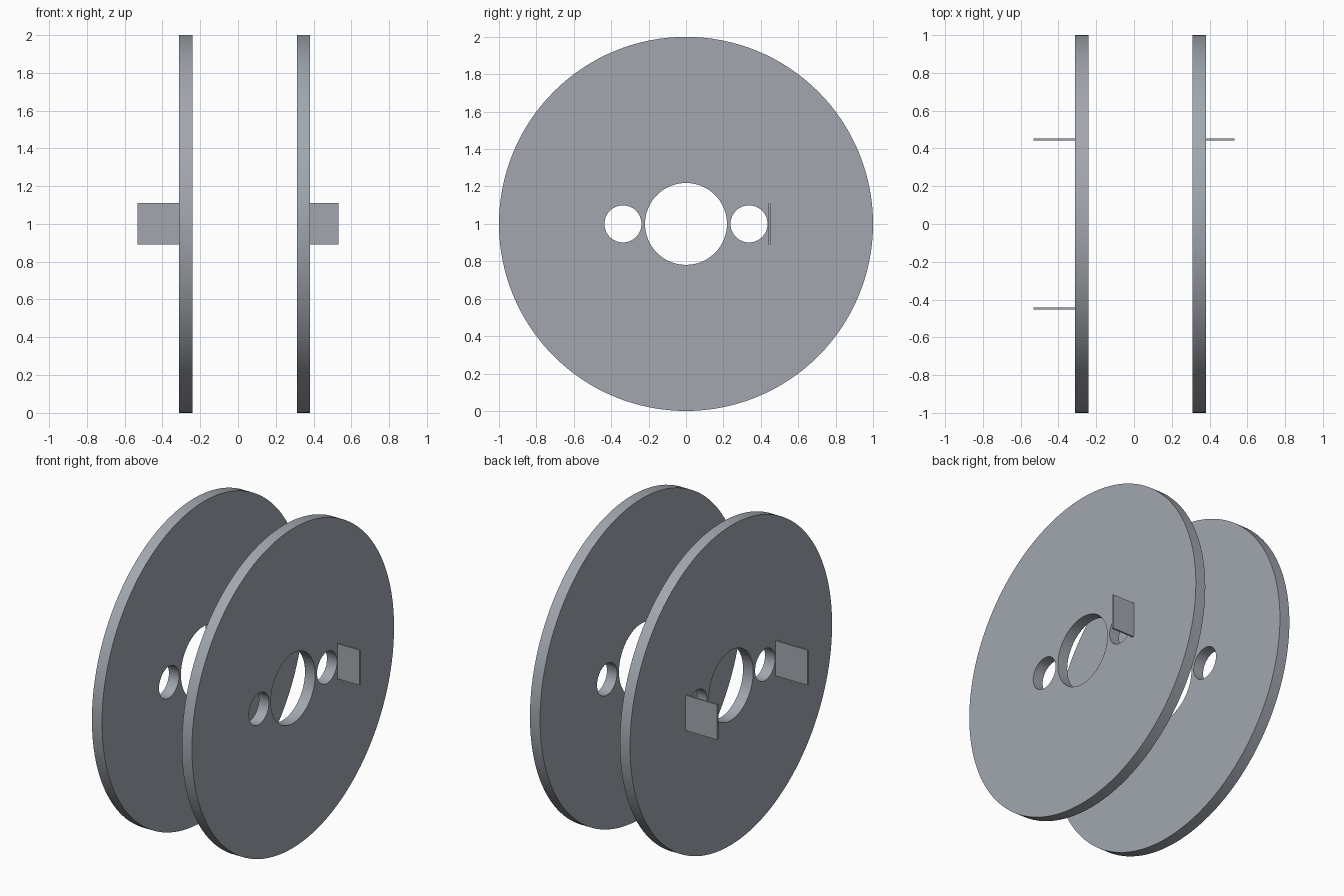
import bpy, bmesh, math

if "Cube" in bpy.data.objects:
    bpy.data.objects.remove(bpy.data.objects["Cube"])

steel = bpy.data.materials.new("steel_grey")
steel.diffuse_color = (0.36, 0.39, 0.43, 1)
steel.use_nodes = True
steel.node_tree.nodes["Principled BSDF"].inputs["Base Color"].default_value = steel.diffuse_color


def finish(name, bm):
    bmesh.ops.recalc_face_normals(bm, faces=bm.faces)
    mesh = bpy.data.meshes.new(name)
    bm.to_mesh(mesh)
    bm.free()
    mesh.materials.append(steel)
    ob = bpy.data.objects.new(name, mesh)
    bpy.context.collection.objects.link(ob)
    return ob


def disc(name, x0, x1):
    # Flat profile: rim, centre bore and two side holes (centre y, radius, sides)
    curve = bpy.data.curves.new(name + "_profile", 'CURVE')
    curve.dimensions = '2D'
    curve.fill_mode = 'BOTH'
    curve.extrude = (x1 - x0) / 2
    for cy, r, n in ((0, 1, 128), (0, 0.219, 64), (0.337, 0.099, 48), (-0.337, 0.099, 48)):
        s = curve.splines.new('POLY')
        s.points.add(n - 1)
        s.use_cyclic_u = True
        for i, p in enumerate(s.points):
            a = math.tau * i / n
            p.co = (cy + r * math.cos(a), r * math.sin(a), 0, 1)
    tmp = bpy.data.objects.new(name + "_profile", curve)
    bpy.context.collection.objects.link(tmp)
    mesh = bpy.data.meshes.new_from_object(
        tmp.evaluated_get(bpy.context.evaluated_depsgraph_get()))
    bm = bmesh.new()
    bm.from_mesh(mesh)
    bpy.data.objects.remove(tmp)
    bpy.data.meshes.remove(mesh)
    bmesh.ops.remove_doubles(bm, verts=bm.verts, dist=1e-4)
    # Stand the profile upright, facing along x
    for v in bm.verts:
        u, w, t = v.co
        v.co = ((x0 + x1) / 2 + t, u, 1 + w)
    ob = finish(name, bm)
    # Smooth round walls, sharp rims
    bpy.context.view_layer.objects.active = ob
    ob.select_set(True)
    bpy.ops.object.shade_smooth_by_angle(angle=math.radians(30))
    ob.select_set(False)


def tab(name, x0, x1, y):
    bm = bmesh.new()
    bmesh.ops.create_cube(bm, size=1)
    bmesh.ops.scale(bm, vec=(x1 - x0, 0.011, 0.22), verts=bm.verts)
    bmesh.ops.translate(bm, vec=((x0 + x1) / 2, y, 1), verts=bm.verts)
    finish(name, bm)


# Two parallel discs
disc("left_disc", -0.312, -0.242)
disc("right_disc", 0.311, 0.381)

# Thin outer tabs: two on the left, one on the right
tab("left_back_tab", -0.533, -0.312, 0.447)
tab("left_front_tab", -0.533, -0.312, -0.447)
tab("right_back_tab", 0.381, 0.533, 0.447)
